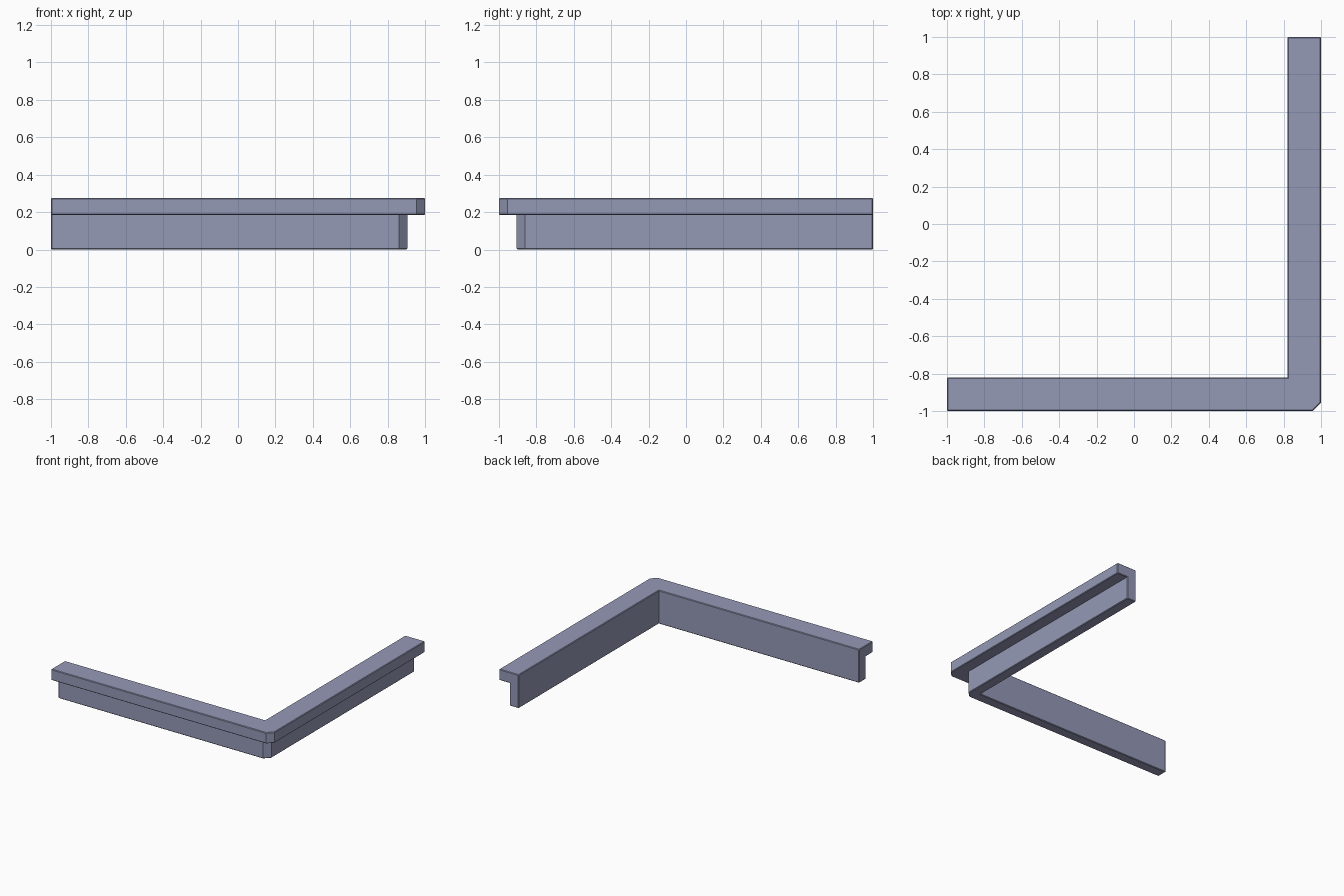
import bpy, bmesh, math

if "Cube" in bpy.data.objects:
    bpy.data.objects.remove(bpy.data.objects["Cube"])

# Cross-section: (distance out from the inner face, height)
PROFILE = [(0, 0), (0.085, 0), (0.085, 0.185), (0.18, 0.185), (0.18, 0.275), (0, 0.275)]
INNER = 0.82      # inner faces at x = 0.82 and y = -0.82
CHAMFER = 0.045   # cut across the outer corner

bm = bmesh.new()


def ring(place):
    return [bm.verts.new((*place(INNER + d, CHAMFER if d else 0), z)) for d, z in PROFILE]


# Sweep the section along the front run, round the chamfered corner, up the right run
rings = [
    ring(lambda r, c: (-1, -r)),
    ring(lambda r, c: (r - c, -r)),
    ring(lambda r, c: (r, c - r)),
    ring(lambda r, c: (r, 1)),
]
n = len(PROFILE)
for a, b in zip(rings, rings[1:]):
    for i in range(n):
        j = (i + 1) % n
        bm.faces.new((a[i], b[i], b[j], a[j]))
bm.faces.new(rings[0])
bm.faces.new(rings[-1][::-1])
bmesh.ops.remove_doubles(bm, verts=bm.verts, dist=0.0001)
bmesh.ops.dissolve_degenerate(bm, edges=bm.edges, dist=0.0001)
bmesh.ops.recalc_face_normals(bm, faces=bm.faces)

# Slightly softened outer edges
sharp = [e for e in bm.edges
         if len(e.link_faces) == 2 and e.calc_face_angle_signed() > math.radians(60)]
bmesh.ops.bevel(bm, geom=sharp, offset=0.005, segments=1, affect='EDGES')

mesh = bpy.data.meshes.new("corner_ledge")
bm.to_mesh(mesh)
bm.free()
ledge = bpy.data.objects.new("corner_ledge", mesh)
bpy.context.collection.objects.link(ledge)

# Single blue-grey colour
mat = bpy.data.materials.new("blue grey")
mat.diffuse_color = (0.30, 0.32, 0.47, 1)
mat.use_nodes = True
mat.node_tree.nodes["Principled BSDF"].inputs["Base Color"].default_value = mat.diffuse_color
mesh.materials.append(mat)
